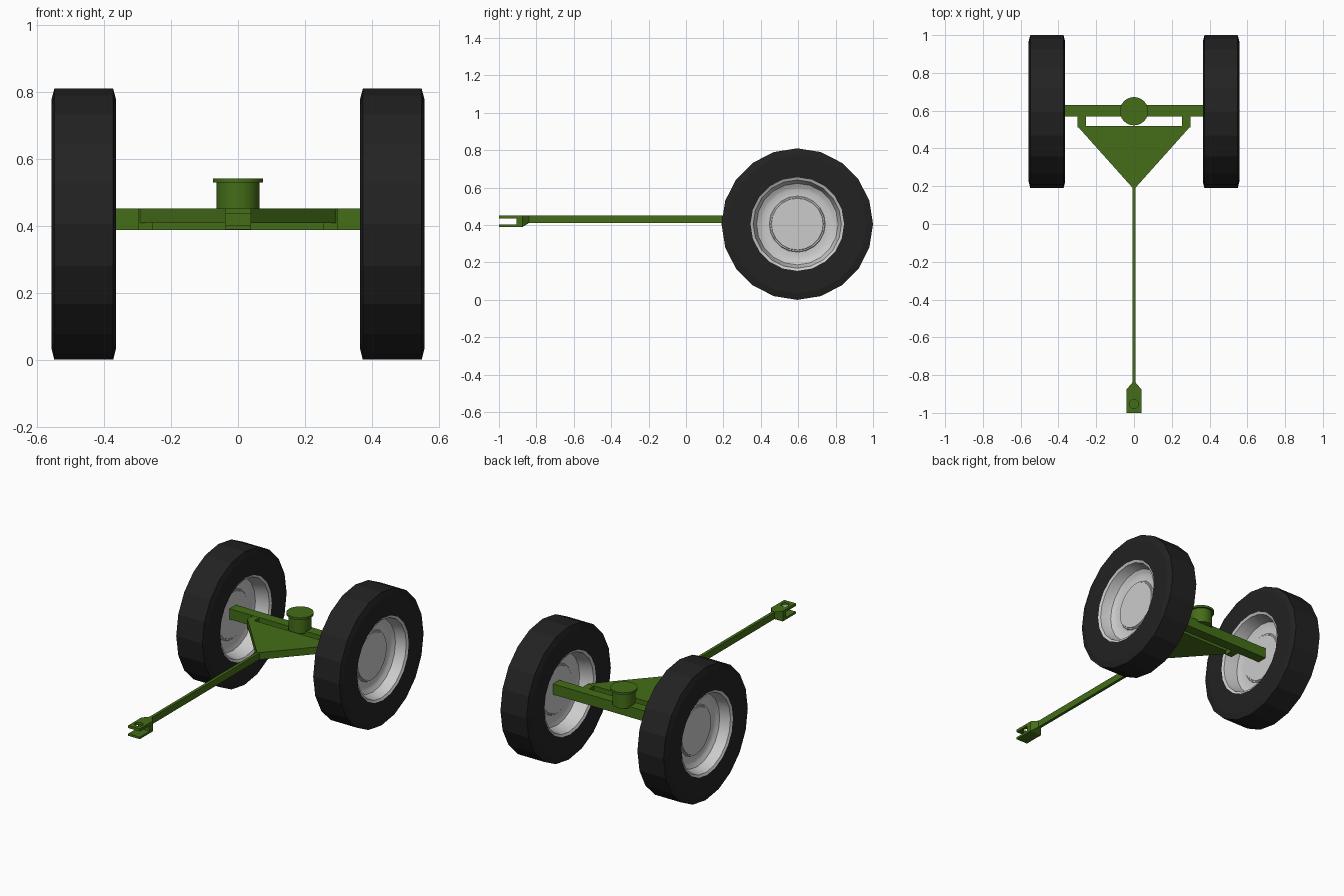
import bpy, bmesh, math
from mathutils import Matrix

if "Cube" in bpy.data.objects:
    bpy.data.objects.remove(bpy.data.objects["Cube"])

def material(name, rgb):
    m = bpy.data.materials.new(name)
    m.diffuse_color = (*rgb, 1)
    m.use_nodes = True
    m.node_tree.nodes["Principled BSDF"].inputs["Base Color"].default_value = m.diffuse_color
    return m

GREEN = material("green_paint", (0.058, 0.155, 0.009))
RUBBER = material("rubber", (0.016, 0.016, 0.016))

def finish(bm, name, mat=None, smooth=False):
    bmesh.ops.remove_doubles(bm, verts=bm.verts, dist=1e-5)
    bmesh.ops.recalc_face_normals(bm, faces=bm.faces)
    me = bpy.data.meshes.new(name)
    bm.to_mesh(me)
    bm.free()
    ob = bpy.data.objects.new(name, me)
    bpy.context.collection.objects.link(ob)
    if mat:
        me.materials.append(mat)
    if smooth:
        me.shade_smooth()
        me.set_sharp_from_angle(angle=math.radians(30))
    return ob

def box(name, x0, x1, y0, y1, z0, z1, mat=GREEN):
    bm = bmesh.new()
    bmesh.ops.create_cube(bm, size=1)
    for v in bm.verts:
        v.co = ((x0 + x1) / 2 + v.co.x * (x1 - x0),
                (y0 + y1) / 2 + v.co.y * (y1 - y0),
                (z0 + z1) / 2 + v.co.z * (z1 - z0))
    return finish(bm, name, mat)

def lathe(name, profile, n, matrix, mat=None, smooth=True):
    """Revolve (height, radius) points about local z, then place."""
    bm = bmesh.new()
    rings = [[bm.verts.new((r * math.cos(2 * math.pi * i / n),
                            r * math.sin(2 * math.pi * i / n), h))
              for i in range(n)] for h, r in profile]
    for a, b in zip(rings, rings[1:]):
        for i in range(n):
            j = (i + 1) % n
            bm.faces.new((a[i], a[j], b[j], b[i]))
    bmesh.ops.transform(bm, matrix=matrix, verts=bm.verts)
    return finish(bm, name, mat, smooth)

def cut(ob, cutter):
    mod = ob.modifiers.new("cut", 'BOOLEAN')
    mod.operation = 'DIFFERENCE'
    mod.solver = 'EXACT'
    mod.object = cutter
    cutter.hide_render = True
    cutter.hide_viewport = True

# wheels: tyre plus deep rim with a thin stepped disc (positive height = outboard)
WY, WZ, WR = 0.595, 0.405, 0.405
tyre_half = [(0.097, 0.25), (0.097, 0.37), (0.088, WR)]
tyre = tyre_half + [(-h, r) for h, r in reversed(tyre_half)]
rim_half = [(0.025, 0), (0.025, 0.138), (0.021, 0.14), (0.021, 0.147), (0.016, 0.15),
            (0.014, 0.185), (0.02, 0.2), (0.03, 0.218), (0.05, 0.226), (0.09, 0.236), (0.097, 0.25)]
rim = rim_half + [(-h if h > 0.04 else 0.006 - h * 0.5, r) for h, r in reversed(rim_half)]
for side, s in (("left", -1), ("right", 1)):
    place = Matrix.Translation((s * 0.461, WY, WZ)) @ Matrix.Rotation(s * math.pi / 2, 4, 'Y')
    lathe("tyre_" + side, tyre, 20, place, RUBBER, smooth=False)
    lathe("rim_" + side, rim, 20, place)
    # short arm joining the axle to the drawbar plate
    a, b = sorted((s * 0.255, s * 0.299))
    box("arm_" + side, a, b, 0.512, 0.58, 0.388, 0.451)

# axle beam
box("axle", -0.462, 0.462, 0.568, 0.63, 0.388, 0.452)

# turntable post with flanged cap
lathe("pivot_post", [(0.44, 0), (0.44, 0.064), (0.529, 0.064), (0.529, 0.075),
                     (0.542, 0.075), (0.542, 0)], 24, Matrix.Translation((0, 0.597, 0)), GREEN)

# triangular drawbar plate
bm = bmesh.new()
outline = [(-0.299, 0.52), (-0.288, 0.505), (-0.008, 0.192),
           (0.008, 0.192), (0.288, 0.505), (0.299, 0.52)]
f = bm.faces.new([bm.verts.new((x, y, 0.409)) for x, y in outline])
ext = bmesh.ops.extrude_face_region(bm, geom=[f])
bmesh.ops.translate(bm, vec=(0, 0, 0.043),
                    verts=[g for g in ext["geom"] if isinstance(g, bmesh.types.BMVert)])
finish(bm, "drawbar_plate", GREEN)

# drawbar
box("drawbar", -0.009, 0.009, -0.86, 0.2, 0.41, 0.451)

# forked hitch: tapered block, slotted, pin hole in the top plate only
bm = bmesh.new()
for x, y, z in ((0.039, -1, 0.389), (0.039, -0.875, 0.389), (0.009, -0.84, 0.41)):
    for s in (-1, 1):
        bm.verts.new((s * x, y, z))
        bm.verts.new((s * x, y, 0.452))
bmesh.ops.convex_hull(bm, input=bm.verts)
bmesh.ops.dissolve_limit(bm, angle_limit=0.01, verts=bm.verts, edges=bm.edges)
hitch = finish(bm, "hitch_fork", GREEN)
cut(hitch, box("slot_cutter", -0.1, 0.1, -1.1, -0.905, 0.402, 0.436, None))
cut(hitch, lathe("pin_cutter", [(0.42, 0), (0.42, 0.024), (0.5, 0.024), (0.5, 0)],
                 16, Matrix.Translation((0, -0.953, 0))))
